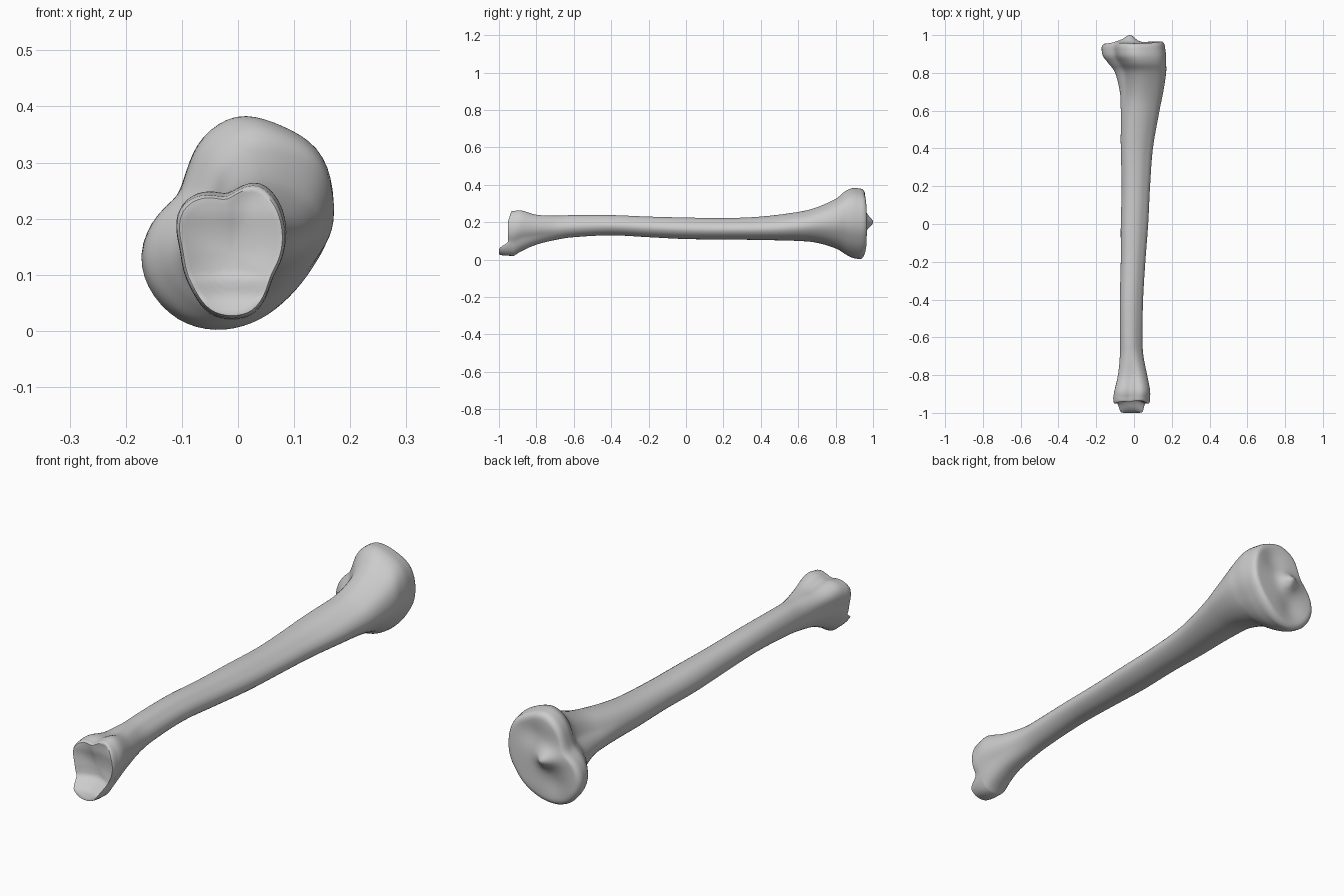
import bpy, bmesh, math

SIDES = 64      # vertices around every ring
STEPS = 5       # rings between two stations

if "Cube" in bpy.data.objects:
    bpy.data.objects.remove(bpy.data.objects["Cube"], do_unlink=True)

# Stations along the bone, in hundredths: y, x min, x max, z min, z max
STATIONS = [
    (-92, -11, 8.5, 2, 26), (-88, -10.3, 8.5, 4.5, 26.3), (-80, -8.5, 7, 8, 24),
    (-70, -7.5, 5, 10.5, 23.5), (-60, -7.5, 4.5, 12, 23.8), (-40, -7.5, 4.8, 13, 23.8),
    (-20, -7, 6, 12, 23), (0, -7, 7.5, 11, 22.5), (20, -6.5, 8.5, 10.8, 22.2),
    (40, -7, 10, 10.5, 23), (60, -7, 13.5, 10, 25.5), (70, -7.5, 15.5, 9, 28),
    (80, -10, 17, 6, 32.5), (85, -13.5, 17, 3, 36.5), (89, -16.5, 17, 1, 38.2),
    (93, -17.2, 16.5, 0.2, 38),
]

# Cross-section outlines as (x, z) points
HEAD = [(17, 25), (15, 31.5), (8, 36), (0, 38), (-6, 34), (-8.5, 28), (-10, 23.5),
        (-15.5, 18), (-17, 12.5), (-15, 7), (-10, 2), (-4, 0.3), (3, 1.5), (9, 5.5),
        (13.5, 11), (16.7, 17)]
ANKLE = [(8.5, 16), (7, 23), (3.8, 26.5), (-2, 23.6), (-8, 24), (-10.7, 21.5),
         (-10, 14), (-8, 6.5), (-5, 2), (3, 2), (6, 9)]
SHAFT = [(10, -1), (6, 6.5), (0, 10), (-6, 9), (-9.5, 4), (-10, -2), (-6, -9),
         (0, -10), (6, -7.5)]


def smoothstep(a, b, v):
    t = min(1, max(0, (v - a) / (b - a)))
    return t * t * (3 - 2 * t)


def fit_box(points):
    """Scale points so that they fill the square from -1 to 1."""
    xs, zs = zip(*points)
    cx, cz = (min(xs) + max(xs)) / 2, (min(zs) + max(zs)) / 2
    hx, hz = (max(xs) - min(xs)) / 2, (max(zs) - min(zs)) / 2
    return [((x - cx) / hx, (z - cz) / hz) for x, z in points]


def resample(outline):
    """Turn a rough outline into SIDES smooth points at even angles."""
    full = 2 * math.pi
    polar = sorted((math.atan2(z, x) % full, math.hypot(x, z)) for x, z in fit_box(outline))
    polar = [(polar[-1][0] - full, polar[-1][1])] + polar + [(polar[0][0] + full, polar[0][1])]
    radii = []
    for i in range(SIDES):
        a = full * i / SIDES
        for (a0, r0), (a1, r1) in zip(polar, polar[1:]):
            if a0 <= a <= a1:
                radii.append(r0 + (r1 - r0) * (a - a0) / (a1 - a0))
                break
    for _ in range(3):
        radii = [(radii[i - 1] + 2 * r + radii[(i + 1) % SIDES]) / 4
                 for i, r in enumerate(radii)]
    return fit_box([(r * math.cos(full * i / SIDES), r * math.sin(full * i / SIDES))
                    for i, r in enumerate(radii)])


head, ankle, shaft = resample(HEAD), resample(ANKLE), resample(SHAFT)


def spline(p0, p1, p2, p3, t):
    return tuple((2 * b + (c - a) * t + (2 * a - 5 * b + 4 * c - d) * t * t
                  + (3 * b - a - 3 * c + d) * t ** 3) / 200
                 for a, b, c, d in zip(p0, p1, p2, p3))


def section(station):
    """World points of one ring, blending the three outlines along the bone."""
    y, x0, x1, z0, z1 = station
    wh, wa = smoothstep(0.45, 0.87, y), smoothstep(-0.62, -0.9, y)
    ws = 1 - wh - wa
    mixed = fit_box([tuple(wh * h + wa * a + ws * s for h, a, s in zip(*trio))
                     for trio in zip(head, ankle, shaft)])
    return [((x0 + x1) / 2 + x * (x1 - x0) / 2, y, (z0 + z1) / 2 + z * (z1 - z0) / 2)
            for x, z in mixed]


def bump(x, z, cx, cz, size):
    return math.exp(-((x - cx) ** 2 + (z - cz) ** 2) / size ** 2)


def knee_face(x, z, s):
    """Two shallow dishes with a raised ridge between them."""
    y = 0.962 + 0.04 * x - 0.5 * max(0, abs(z - 0.2) - 0.12) ** 1.5
    y -= 0.014 * bump(x, z, 0.05, 0.29, 0.06) + 0.014 * bump(x, z, -0.05, 0.09, 0.06)
    return y + 0.038 * bump(x, z, -0.02, 0.2, 0.035) + 0.012 * bump(x, z, -0.07, 0.21, 0.04)


def ankle_face(x, z, s):
    """A hollow socket with a projecting tip at the bottom."""
    y = -0.955 + 0.03 * (1 - s * s) + 0.015 * smoothstep(0.2, 0.26, z)
    return y - 0.05 * smoothstep(0.1, 0.055, z)


def cap(bm, ring, face, rounding, flip):
    """Close an end with shrinking rings that follow a face shape."""
    cx = (min(v.co.x for v in ring) + max(v.co.x for v in ring)) / 2
    cz = (min(v.co.z for v in ring) + max(v.co.z for v in ring)) / 2
    rim = [v.co.copy() for v in ring]
    for s in (0.99, 0.97, 0.94, 0.9, 0.84, 0.75, 0.65, 0.55, 0.45, 0.35, 0.25, 0.15, 0.06):
        t = min(1, (1 - s) / rounding)
        blend = math.sqrt(1 - (1 - t) ** 2)
        inner = []
        for co in rim:
            x, z = cx + (co.x - cx) * s, cz + (co.z - cz) * s
            inner.append(bm.verts.new((x, co.y + (face(x, z, s) - co.y) * blend, z)))
        bridge(bm, ring, inner, flip)
        ring = inner
    bm.faces.new(ring)


def bridge(bm, a, b, flip=False):
    for i in range(SIDES):
        j = (i + 1) % SIDES
        quad = (a[i], a[j], b[j], b[i])
        bm.faces.new(quad[::-1] if flip else quad)


# Bone: one lofted surface from ankle end to knee end
bm = bmesh.new()
rings = []
last = len(STATIONS) - 1
for k in range(last):
    four = [STATIONS[min(last, max(0, k + d))] for d in (-1, 0, 1, 2)]
    for step in range(STEPS + (k == last - 1)):
        points = section(spline(*four, step / STEPS))
        rings.append([bm.verts.new(p) for p in points])
for a, b in zip(rings, rings[1:]):
    bridge(bm, a, b)
cap(bm, rings[-1], knee_face, 0.13, False)
cap(bm, rings[0], ankle_face, 0.08, True)
bmesh.ops.recalc_face_normals(bm, faces=bm.faces)

mesh = bpy.data.meshes.new("long_bone")
bm.to_mesh(mesh)
bm.free()
bone = bpy.data.objects.new("long_bone", mesh)
bpy.context.collection.objects.link(bone)

# Plain grey material
grey = bpy.data.materials.new("bone grey")
grey.use_nodes = True
colour = (0.6, 0.6, 0.6, 1)
grey.diffuse_color = colour
grey.node_tree.nodes["Principled BSDF"].inputs["Base Color"].default_value = colour
mesh.materials.append(grey)

# Smooth shading with sharp joint rims
bpy.ops.object.select_all(action="DESELECT")
bone.select_set(True)
bpy.context.view_layer.objects.active = bone
bpy.ops.object.shade_smooth_by_angle(angle=math.radians(45))
